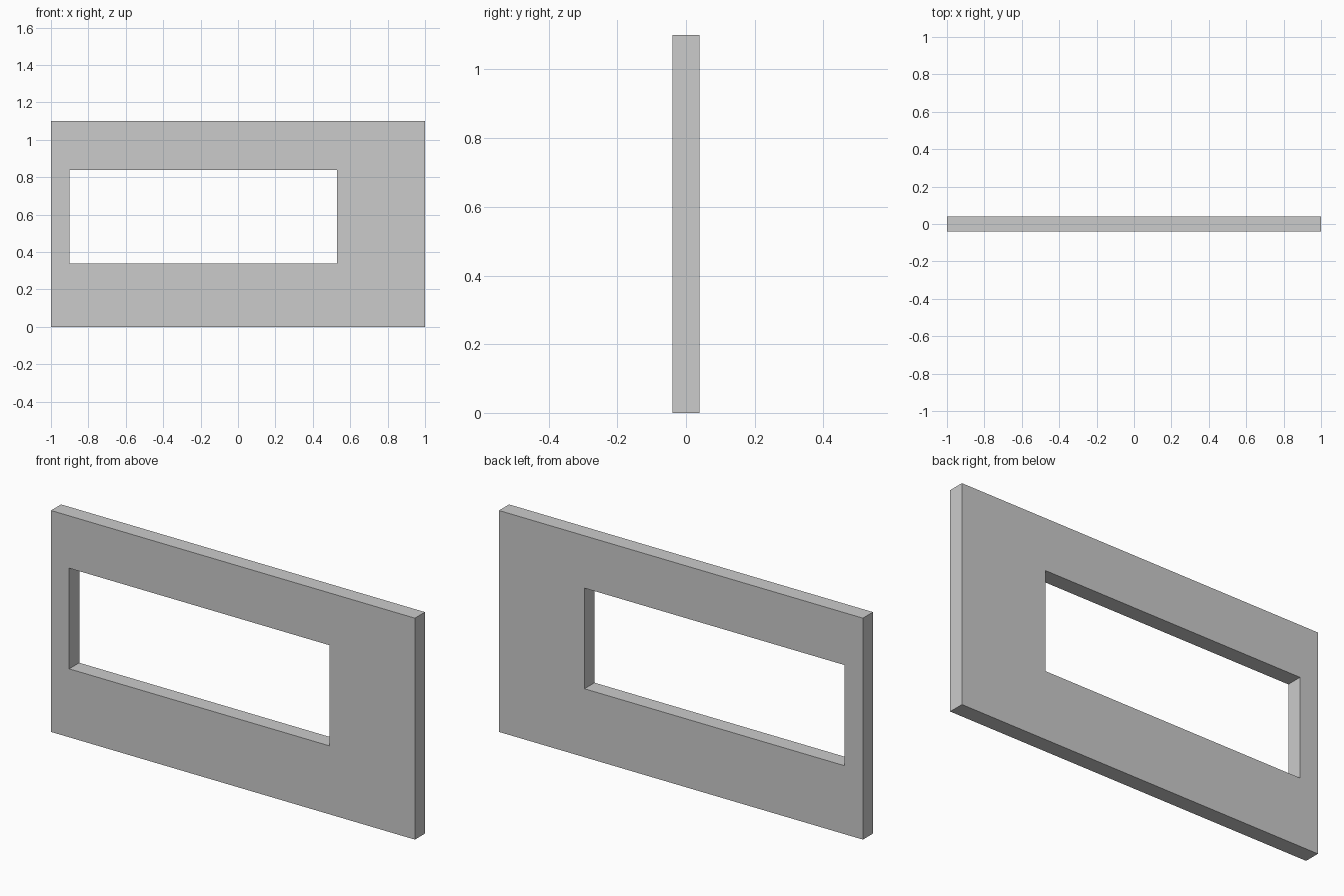
import bpy, bmesh

if "Cube" in bpy.data.objects:
    bpy.data.objects.remove(bpy.data.objects["Cube"])

THICK = 0.079


def rect(x0, x1, z0, z1):
    return [(x0, z0), (x1, z0), (x1, z1), (x0, z1)]


outer = rect(-1.0, 1.0, 0.0, 1.10)
inner = rect(-0.90, 0.53, 0.34, 0.84)

bm = bmesh.new()

# Front face: a ring of four quads around the window opening
o = [bm.verts.new((x, -THICK / 2, z)) for x, z in outer]
i = [bm.verts.new((x, -THICK / 2, z)) for x, z in inner]
ring = []
for a in range(4):
    b = (a + 1) % 4
    ring.append(bm.faces.new((o[a], o[b], i[b], i[a])))

# Extrude through the wall thickness, keeping the front face
ext = bmesh.ops.extrude_face_region(bm, geom=ring, use_keep_orig=True)
moved = [g for g in ext["geom"] if isinstance(g, bmesh.types.BMVert)]
bmesh.ops.translate(bm, verts=moved, vec=(0, THICK, 0))
bmesh.ops.recalc_face_normals(bm, faces=bm.faces)

# Wall panel with window opening
mesh = bpy.data.meshes.new("wall_panel")
bm.to_mesh(mesh)
bm.free()
wall = bpy.data.objects.new("wall_panel", mesh)
bpy.context.collection.objects.link(wall)
